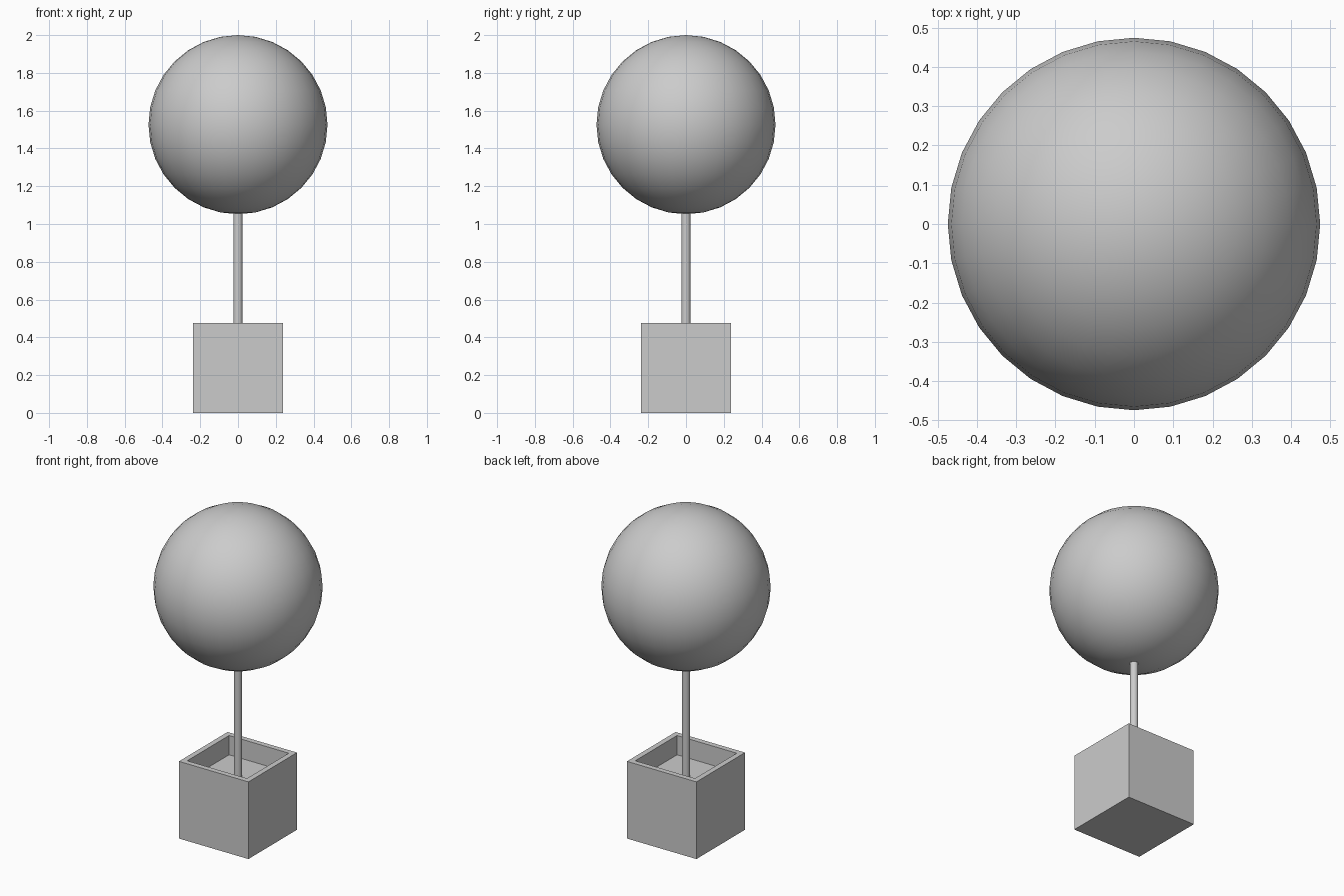
import bpy
import bmesh

cube = bpy.data.objects.get("Cube")
if cube:
    bpy.data.objects.remove(cube, do_unlink=True)

R = 0.474              # crown radius
POT = 0.474            # pot width
POT_H = 0.476          # pot height
WALL = 0.047           # rim thickness
SOIL_Z = 0.357         # planting surface height
CROWN_Z = 2 - R

# Single plain grey
grey = bpy.data.materials.new("plain_grey")
grey.use_nodes = True
color = (0.6, 0.6, 0.6, 1)
grey.diffuse_color = color
grey.node_tree.nodes["Principled BSDF"].inputs["Base Color"].default_value = color


def finish(name, smooth=False):
    ob = bpy.context.object
    ob.name = name
    ob.data.materials.append(grey)
    if smooth:
        bpy.ops.object.shade_smooth_by_angle()
    return ob


# Round crown
bpy.ops.mesh.primitive_uv_sphere_add(segments=32, ring_count=16, radius=R,
                                     location=(0, 0, CROWN_Z))
finish("crown", True)

# Thin trunk from the planting surface into the crown
bottom, top = SOIL_Z - 0.02, CROWN_Z - R + 0.03
bpy.ops.mesh.primitive_cylinder_add(vertices=32, radius=0.0237, depth=top - bottom,
                                    location=(0, 0, (top + bottom) / 2))
finish("trunk", True)

# Square pot: inset the top face, then push it down to form the recess
bpy.ops.mesh.primitive_cube_add(size=1, location=(0, 0, POT_H / 2))
pot = finish("pot")
bm = bmesh.new()
bm.from_mesh(pot.data)
bmesh.ops.scale(bm, vec=(POT, POT, POT_H), verts=bm.verts)
bm.faces.ensure_lookup_table()
lid = max(bm.faces, key=lambda f: f.calc_center_median().z)
bmesh.ops.inset_region(bm, faces=[lid], thickness=WALL)
walls = bmesh.ops.extrude_face_region(bm, geom=[lid])
floor = [v for v in walls["geom"] if isinstance(v, bmesh.types.BMVert)]
bmesh.ops.translate(bm, vec=(0, 0, SOIL_Z - POT_H), verts=floor)
if lid.is_valid:
    bmesh.ops.delete(bm, geom=[lid], context="FACES_ONLY")
bmesh.ops.recalc_face_normals(bm, faces=bm.faces)
bm.to_mesh(pot.data)
bm.free()
